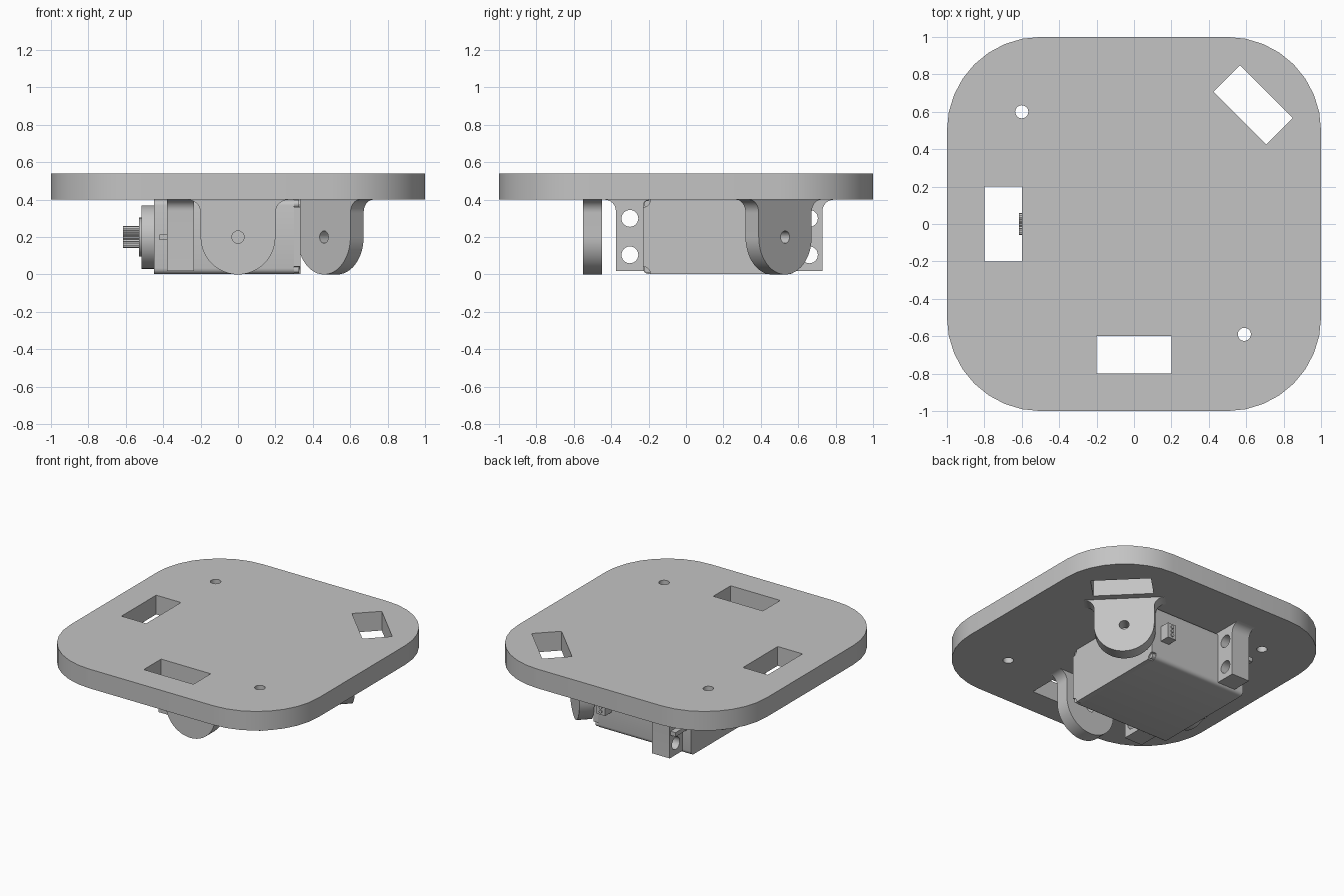
import bpy, bmesh
from math import sin, cos, radians, pi
from mathutils import Matrix

cube = bpy.data.objects.get("Cube")
if cube:
    bpy.data.objects.remove(cube, do_unlink=True)

grey = bpy.data.materials.new("plain grey")
grey.use_nodes = True
grey.diffuse_color = (0.55, 0.55, 0.55, 1)
grey.node_tree.nodes["Principled BSDF"].inputs["Base Color"].default_value = grey.diffuse_color


def arc(cx, cy, r, a0, a1, n=8):
    steps = [radians(a0 + (a1 - a0) * i / n) for i in range(n + 1)]
    return [(cx + r * cos(a), cy + r * sin(a)) for a in steps]


def circle(cx, cy, r, n=24):
    return arc(cx, cy, r, 0, 360, n)[:-1]


def rect(x0, x1, y0, y1):
    return [(x0, y0), (x1, y0), (x1, y1), (x0, y1)]


def rounded(x0, x1, y0, y1, r, n=8):
    return (arc(x1 - r, y1 - r, r, 0, 90, n) + arc(x0 + r, y1 - r, r, 90, 180, n)
            + arc(x0 + r, y0 + r, r, 180, 270, n) + arc(x1 - r, y0 + r, r, 270, 360, n))


def prism(name, outlines, near, far, matrix):
    """Extrude a flat outline with holes from near to far along its own normal."""
    curve = bpy.data.curves.new(name, "CURVE")
    curve.dimensions = "2D"
    curve.fill_mode = "BOTH"
    curve.extrude = (far - near) / 2
    for points in outlines:
        spline = curve.splines.new("POLY")
        spline.points.add(len(points) - 1)
        for p, (x, y) in zip(spline.points, points):
            p.co = (x, y, 0, 1)
        spline.use_cyclic_u = True
    obj = bpy.data.objects.new(name, curve)
    bpy.context.collection.objects.link(obj)
    bpy.ops.object.select_all(action="DESELECT")
    bpy.context.view_layer.objects.active = obj
    obj.select_set(True)
    bpy.ops.object.convert(target="MESH")
    obj = bpy.context.object
    obj.name = name
    bm = bmesh.new()
    bm.from_mesh(obj.data)
    bmesh.ops.remove_doubles(bm, verts=bm.verts, dist=0.0002)
    bmesh.ops.recalc_face_normals(bm, faces=bm.faces)
    bm.to_mesh(obj.data)
    bm.free()
    obj.data.transform(matrix @ Matrix.Translation((0, 0, (near + far) / 2)))
    obj.data.materials.clear()
    obj.data.materials.append(grey)
    bpy.ops.object.shade_smooth_by_angle(angle=radians(30))
    return obj


def upright(angle):
    """Stand an outline up with its normal turned round z from the front."""
    return Matrix.Rotation(radians(angle), 4, "Z") @ Matrix.Rotation(pi / 2, 4, "X")


FLAT = Matrix.Identity(4)
SIDE = upright(90)      # outline in y and z, extruded along x

# Base plate with slots and screw holes
s = 0.5 ** 0.5
diagonal_slot = [((d - t) * s, (d + t) * s)
                 for d, t in ((0.8, -0.2), (1.0, -0.2), (1.0, 0.2), (0.8, 0.2))]
prism("base_plate", [rounded(-1, 1, -1, 1, 0.5),
                     rect(-0.8, -0.6, -0.2, 0.2), rect(-0.2, 0.2, -0.8, -0.6), diagonal_slot,
                     circle(-0.6, 0.6, 0.035), circle(0.59, -0.59, 0.035)], 0.4, 0.54, FLAT)

# Rounded lugs flaring into the plate
lug = (arc(0, 0.2, 0.2, 180, 360, 24) + arc(0.27, 0.33, 0.07, 180, 90)
       + arc(-0.27, 0.33, 0.07, 90, 0))
for name, angle, distance in (("front_lug", 0, 0.45), ("corner_lug", 135, 0.65)):
    prism(name, [lug, circle(0, 0.2, 0.033)], distance, distance + 0.1, upright(angle))

# Motor case
Y0, Y1 = -0.23, 0.585
prism("motor_case", [rounded(Y0, Y1, 0.003, 0.4, 0.03, 4)], -0.45, 0.3, SIDE)

# Rear cover with notched corners and screws
q = 0.04
cover = (arc(Y1, 0.4, q, 270, 180, 5) + arc(Y0, 0.4, q, 360, 270, 5)
         + arc(Y0, 0.003, q, 90, 0, 5) + arc(Y1, 0.003, q, 180, 90, 5))
prism("rear_cover", [cover], 0.3, 0.335, SIDE)
for y in (Y0 + 0.025, Y1 - 0.025):
    for z in (0.027, 0.377):
        prism("cover_screw", [circle(y, z, 0.02, 12)], 0.28, 0.325, SIDE)

# Mounting flange on both ends of the case
F0, F1, f = -0.375, 0.73, 0.06
flange = ([(F0, 0.02), (F1, 0.02)] + arc(F1 + f, 0.4 - f, f, 180, 90)
          + arc(F0 - f, 0.4 - f, f, 90, 0))
holes = [circle(y, z, 0.045) for y in (-0.3, 0.66) for z in (0.105, 0.3)]
prism("mounting_flange", [flange] + holes, -0.38, -0.235, SIDE)
for y0, y1 in ((F0 + 0.01, Y0 + 0.01), (Y1 - 0.01, F1 - 0.01)):
    prism("flange_rib", [rect(y0, y1, 0.185, 0.215)], -0.42, -0.375, SIDE)

# Gear housing and toothed output shaft
housing = arc(0, 0.2, 0.17, 60, 300, 24) + arc(0.26, 0.2, 0.11, -60, 60, 12)
prism("gear_housing", [housing], -0.515, -0.445, SIDE)
prism("shaft_collar", [circle(0, 0.2, 0.105)], -0.53, -0.51, SIDE)
teeth = 24
spline = [(r * cos(a), 0.2 + r * sin(a)) for i in range(2 * teeth)
          for r, a in [(0.06 if i % 2 else 0.053, pi * i / teeth)]]
prism("output_shaft", [spline, circle(0, 0.2, 0.022, 16)], -0.615, -0.525, SIDE)

# Cable outlet on the back of the case
prism("cable_outlet", [rect(-0.26, -0.19, 0.15, 0.26)], 0.58, 0.66, upright(180))
for z in (0.175, 0.205, 0.235):
    prism("cable_wire", [circle(-0.225, z, 0.012, 12)], 0.655, 0.668, upright(180))
